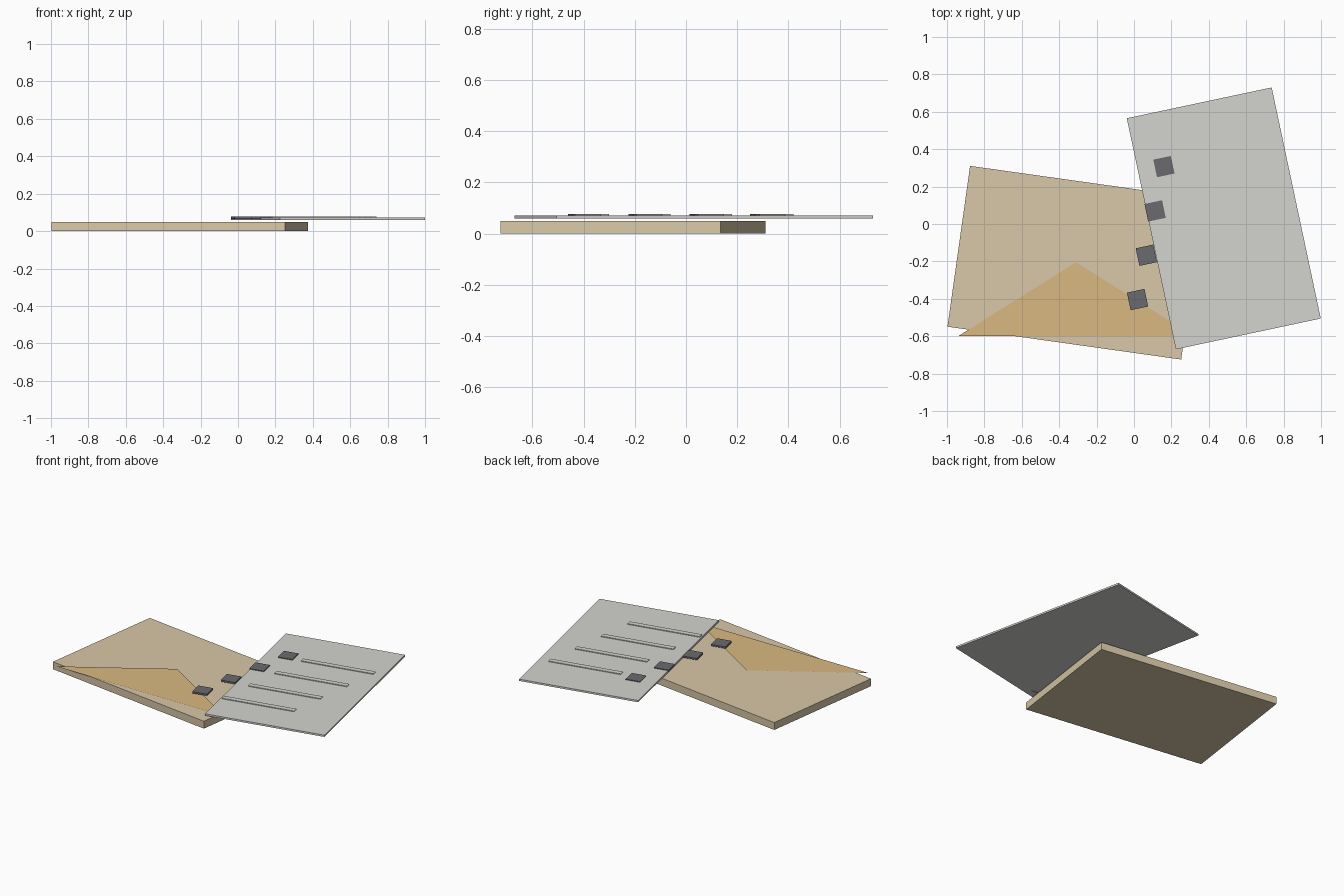
import bpy, bmesh, math
from mathutils import Matrix, Vector

if "Cube" in bpy.data.objects:
    bpy.data.objects.remove(bpy.data.objects["Cube"])


def material(name, srgb):
    color = [((c / 255 + 0.055) / 1.055) ** 2.4 for c in srgb] + [1]
    mat = bpy.data.materials.new(name)
    mat.use_nodes = True
    mat.diffuse_color = color
    bsdf = next(n for n in mat.node_tree.nodes if n.type == "BSDF_PRINCIPLED")
    bsdf.inputs["Base Color"].default_value = color
    return mat


manila = material("manila", (216, 200, 168))
tan = material("flap tan", (216, 184, 128))
paper = material("paper grey", (212, 211, 207))
slate = material("slate grey", (107, 107, 112))


def add(name, bm, mat):
    mesh = bpy.data.meshes.new(name)
    bm.to_mesh(mesh)
    bm.free()
    mesh.materials.append(mat)
    obj = bpy.data.objects.new(name, mesh)
    bpy.context.collection.objects.link(obj)
    return obj


def slab(name, center, size, bottom, top, degrees, mat):
    """Flat box turned about z, spanning bottom to top."""
    bm = bmesh.new()
    place = (Matrix.Translation((*center, (bottom + top) / 2))
             @ Matrix.Rotation(math.radians(degrees), 4, "Z")
             @ Matrix.Diagonal((*size, top - bottom, 1)))
    bmesh.ops.create_cube(bm, size=1, matrix=place)
    return add(name, bm, mat)


# Envelope body
slab("envelope", (-0.312, -0.207), (1.262, 0.868), 0, 0.05, -8, manila)

# Thin triangular flap, level and square to the axes
bm = bmesh.new()
bm.faces.new([bm.verts.new(Vector((x, y, 0.054)))
              for x, y in ((-0.94, -0.6), (0.32, -0.6), (-0.31, -0.205))])
add("envelope_flap", bm, tan)

# Sheet lying over the envelope
slab("sheet", (0.48, 0.03), (0.792, 1.263), 0.06, 0.072, 12, paper)

# Checklist rows: a box and a raised line each
for i in range(4):
    slab(f"check_box_{i + 1}", (0.16 - 0.047 * i, 0.307 - 0.237 * i),
         (0.096, 0.096), 0.066, 0.077, 12, slate)
    slab(f"text_line_{i + 1}", (0.502 - 0.029 * i, 0.353 - 0.24 * i),
         (0.48, 0.035), 0.07, 0.077, 12, paper)
